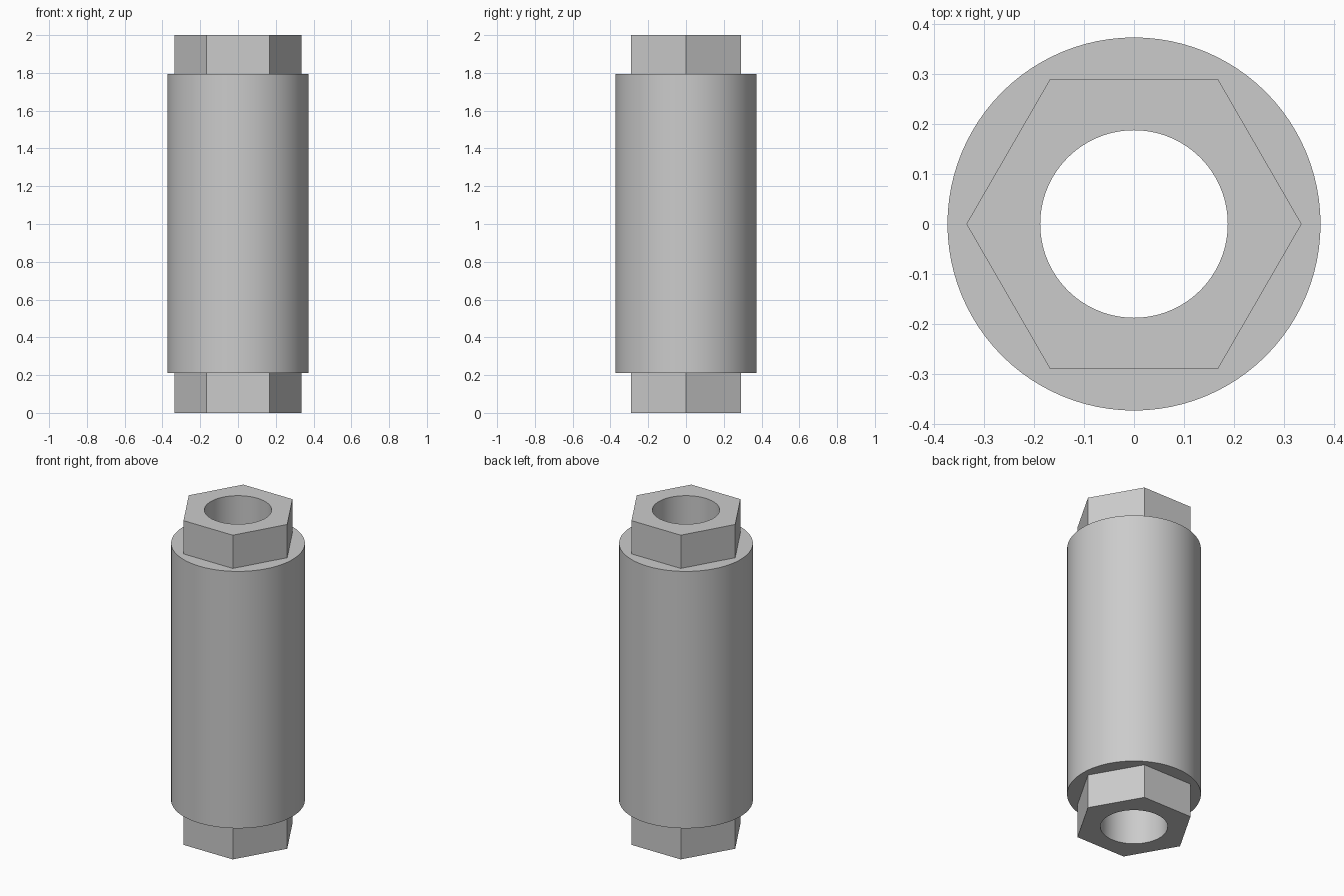
import bpy, bmesh, math

cube = bpy.data.objects.get("Cube")
if cube:
    bpy.data.objects.remove(cube, do_unlink=True)

SEGMENTS = 96              # divisible by six so the hex corners are exact
BORE, BODY, HEX = 0.188, 0.374, 0.336
LOW, HIGH, TOP = 0.21, 1.795, 2.0

metal = bpy.data.materials.new("grey metal")
metal.use_nodes = True
grey = (0.6, 0.6, 0.6, 1)
metal.diffuse_color = grey
metal.node_tree.nodes["Principled BSDF"].inputs["Base Color"].default_value = grey


def ring(bm, radius, z, hexagonal=False):
    """Closed loop of vertices, round or hexagonal with corners on the x axis."""
    verts = []
    for i in range(SEGMENTS):
        a = math.tau * i / SEGMENTS
        r = radius
        if hexagonal:
            r *= math.cos(math.pi / 6) / math.cos(a % (math.pi / 3) - math.pi / 6)
        verts.append(bm.verts.new((r * math.cos(a), r * math.sin(a), z)))
    return verts


# Section of the sleeve, running up the outside and back down the bore
section = [(HEX, 0, True), (HEX, LOW, True), (BODY, LOW), (BODY, HIGH),
           (HEX, HIGH, True), (HEX, TOP, True), (BORE, TOP), (BORE, 0)]

bm = bmesh.new()
rings = [ring(bm, *step) for step in section]
for k, lower in enumerate(rings):
    upper = rings[(k + 1) % len(rings)]
    for i in range(SEGMENTS):
        j = (i + 1) % SEGMENTS
        bm.faces.new((lower[i], lower[j], upper[j], upper[i]))
bmesh.ops.recalc_face_normals(bm, faces=bm.faces)

mesh = bpy.data.meshes.new("hex_ended_sleeve")
bm.to_mesh(mesh)
bm.free()
mesh.materials.append(metal)
sleeve = bpy.data.objects.new("hex_ended_sleeve", mesh)
bpy.context.collection.objects.link(sleeve)

# Smooth round walls, crisp hex corners and shoulders
bpy.ops.object.select_all(action="DESELECT")
sleeve.select_set(True)
bpy.context.view_layer.objects.active = sleeve
bpy.ops.object.shade_smooth_by_angle(angle=math.radians(30))
